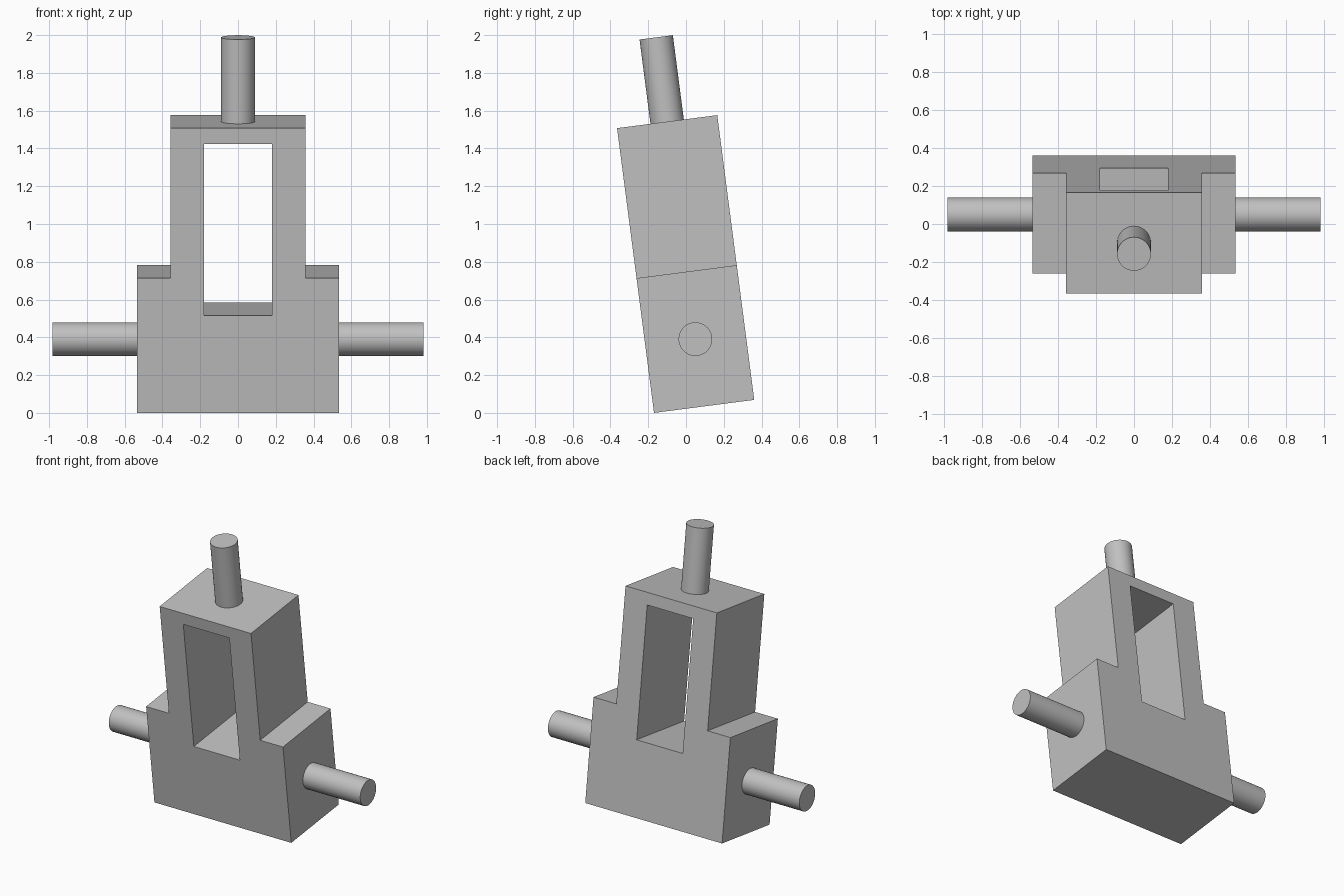
import bpy, bmesh, math
from mathutils import Matrix, Vector

cube = bpy.data.objects.get("Cube")
if cube:
    bpy.data.objects.remove(cube, do_unlink=True)

DEPTH = 0.535
RADIUS = 0.089
TILT = Matrix.Translation((0, 0.096, 0.0345)) @ Matrix.Rotation(math.radians(7.4), 4, 'X')

grey = bpy.data.materials.new("plain grey")
grey.use_nodes = True
colour = (0.53, 0.53, 0.53, 1)
grey.diffuse_color = colour
grey.node_tree.nodes["Principled BSDF"].inputs["Base Color"].default_value = colour


def add_part(name, bm):
    bmesh.ops.recalc_face_normals(bm, faces=bm.faces)
    mesh = bpy.data.meshes.new(name)
    bm.to_mesh(mesh)
    bm.free()
    mesh.materials.append(grey)
    obj = bpy.data.objects.new(name, mesh)
    bpy.context.collection.objects.link(obj)
    obj.matrix_world = TILT
    return obj


def add_pin(name, start, end):
    start, end = Vector(start), Vector(end)
    axis = end - start
    place = Matrix.Translation((start + end) / 2) @ axis.to_track_quat('Z', 'Y').to_matrix().to_4x4()
    bm = bmesh.new()
    bmesh.ops.create_cone(bm, cap_ends=True, segments=48, radius1=RADIUS,
                          radius2=RADIUS, depth=axis.length, matrix=place)
    obj = add_pin_shading(add_part(name, bm))
    return obj


def add_pin_shading(obj):
    bpy.ops.object.select_all(action='DESELECT')
    obj.select_set(True)
    bpy.context.view_layer.objects.active = obj
    bpy.ops.object.shade_smooth_by_angle(angle=math.radians(30))
    return obj


# Stepped body with a window: half outline, extruded in depth, then mirrored
outline = [(0, 0), (0.535, 0), (0.535, 0.719), (0.357, 0.719), (0.357, 1.52),
           (0, 1.52), (0, 1.436), (0.18, 1.436), (0.18, 0.52), (0, 0.52)]
bm = bmesh.new()
front = bm.faces.new([bm.verts.new((x, -DEPTH / 2, z)) for x, z in outline])
extruded = bmesh.ops.extrude_face_region(bm, geom=[front], use_keep_orig=True)
back = [v for v in extruded["geom"] if isinstance(v, bmesh.types.BMVert)]
bmesh.ops.translate(bm, verts=back, vec=(0, DEPTH, 0))
bmesh.ops.recalc_face_normals(bm, faces=bm.faces)
seam = [f for f in bm.faces if all(abs(v.co.x) < 1e-5 for v in f.verts)]
bmesh.ops.delete(bm, geom=seam, context='FACES')
body = add_part("body", bm)
mirror = body.modifiers.new("mirror", 'MIRROR')
mirror.use_clip = True

# Round pins on the top and both sides
add_pin("top_pin", (0, 0, 1.51), (0, 0, 1.97))
for name, side in (("left_pin", 1), ("right_pin", -1)):
    add_pin(name, (side * 0.525, 0, 0.359), (side * 0.983, 0, 0.359))
